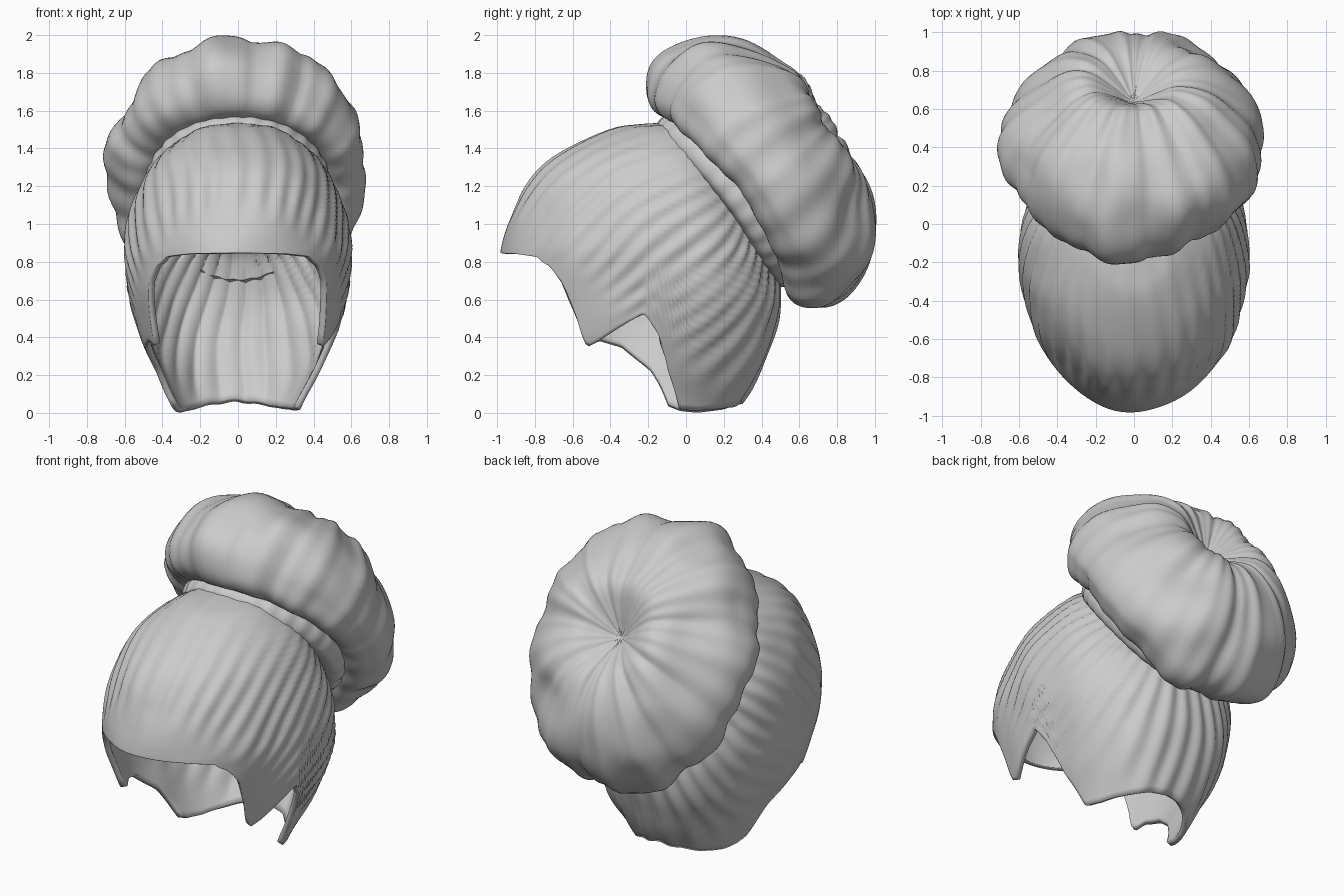
import bpy, bmesh, math
from mathutils import Vector, noise

if "Cube" in bpy.data.objects:
    bpy.data.objects.remove(bpy.data.objects["Cube"])


def lerp_table(table, k):
    # linear lookup in [(key, value), ...] with rising keys
    for (a, va), (b, vb) in zip(table, table[1:]):
        if k <= b:
            return va + (vb - va) * max(0, (k - a) / (b - a))
    return table[-1][1]


def spline(rows, u):
    # smooth curve through rows at fractional index u
    u = min(max(u, 0), len(rows) - 1)
    i = min(int(u), len(rows) - 2)
    t = u - i
    p = [rows[min(max(i + d, 0), len(rows) - 1)] for d in (-1, 0, 1, 2)]
    return [0.5 * (2 * b + (c - a) * t + (2 * a - 5 * b + 4 * c - d) * t * t
                   + (3 * b - a - 3 * c + d) * t ** 3) for a, b, c, d in zip(*p)]


def grid_object(name, rows, cols, func, angle=60):
    # surface closed around its columns
    bm = bmesh.new()
    vs = [[bm.verts.new(func(r / (rows - 1), 2 * math.pi * c / cols - math.pi))
           for c in range(cols)] for r in range(rows)]
    for r in range(rows - 1):
        for c in range(cols):
            d = (c + 1) % cols
            bm.faces.new((vs[r][c], vs[r + 1][c], vs[r + 1][d], vs[r][d]))
    bmesh.ops.remove_doubles(bm, verts=bm.verts, dist=0.0008)
    bmesh.ops.recalc_face_normals(bm, faces=bm.faces)
    me = bpy.data.meshes.new(name)
    bm.to_mesh(me)
    bm.free()
    ob = bpy.data.objects.new(name, me)
    bpy.context.collection.objects.link(ob)
    bpy.ops.object.select_all(action='DESELECT')
    ob.select_set(True)
    bpy.context.view_layer.objects.active = ob
    bpy.ops.object.shade_smooth_by_angle(angle=math.radians(angle))
    return ob


# Bun frame: centre, long axis (downwards) and outward normal
C = Vector((0, 0.49, 1.34))
E = Vector((0, 0.62, -0.785))
N = Vector((0, 0.785, 0.62))

# Hair cap: horizontal sections as z, front y, back y, half width
SECT = [(1.535, -0.15, -0.15, 0), (1.525, -0.27, -0.06, 0.11),
        (1.5, -0.40, 0.03, 0.22), (1.4, -0.63, 0.19, 0.375),
        (1.3, -0.77, 0.26, 0.46), (1.2, -0.85, 0.31, 0.515),
        (1.1, -0.90, 0.36, 0.555), (1.0, -0.945, 0.40, 0.58),
        (0.9, -0.975, 0.43, 0.595), (0.8, -0.985, 0.47, 0.595),
        (0.6, -0.97, 0.50, 0.57), (0.4, -0.95, 0.46, 0.52),
        (0.2, -0.90, 0.38, 0.43), (0.0, -0.80, 0.26, 0.335)]
Z_TO_U = [(s[0], len(SECT) - 1 - i) for i, s in reversed(list(enumerate(SECT)))]

# Lower hem height by angle from the front: fringe, sideburn, nape
FRINGE = [(0, 0.84), (25, 0.835), (40, 0.82), (47, 0.77), (53, 0.68), (58, 0.5),
          (61, 0.37), (63, 0.355), (67, 0.38)]
NAPE = [(104, 0.02), (118, 0.01), (140, 0.03), (160, 0.06), (180, 0.075)]
HEM_R = FRINGE + [(74, 0.44), (85, 0.53), (90, 0.42), (95, 0.2)] + NAPE
HEM_L = FRINGE + [(76, 0.35), (87, 0.22), (96, 0.05)] + NAPE


def cap_point(t, th):
    hem = lerp_table(HEM_R if th > 0 else HEM_L, abs(math.degrees(th)))
    u_end = len(SECT) - 1 - lerp_table(Z_TO_U, hem)
    # level rows on the crown, rows following the hem below
    u = 8 * t / 0.55 if t < 0.55 else 8 + (u_end - 8) * (t - 0.55) / 0.45
    z, yf, yb, hw = spline(SECT, u)
    s, c = math.sin(th), math.cos(th)
    yc = -0.15
    if c > 0:
        p = Vector((hw * s, yc - (yc - yf) * c, z))
    else:
        p = Vector((hw * math.copysign(abs(s) ** 0.85, s), yc + (yb - yc) * abs(c) ** 0.9, z))
    # combed strands gathered towards the bun, fading into the smooth fringe
    q = p - C
    phi = math.atan2(q.x, q.dot(E))
    strand = math.sin(38 * phi + 3 * noise.noise(p * 2))
    fade = min(1, t * 2.5) * min(1, max(0, (z + 0.9 * (p.y + 0.9) - 0.98) / 0.25))
    out = Vector((p.x, p.y + 0.1, (z - 0.8) * 0.7)).normalized()
    return p + out * (0.008 * fade * strand + min(1, t * 2.5) * 0.014 * noise.noise(p * 4))


cap = grid_object("hair_cap", 64, 240, cap_point)
mod = cap.modifiers.new("thickness", 'SOLIDIFY')
mod.thickness = 0.035
mod.offset = -1

# Bun: lobed cushion with a dimple at the back, profile as radius, height
BUN = [(0, 0.19), (0.05, 0.215), (0.14, 0.27), (0.28, 0.325), (0.46, 0.295),
       (0.62, 0.20), (0.74, 0.07), (0.79, -0.08), (0.78, -0.24), (0.70, -0.35),
       (0.60, -0.375), (0.50, -0.33), (0.35, -0.23), (0, -0.18)]


def saddle(n, th):
    # the underside lifts at the sides where it straddles the head
    return n + 0.11 * math.sin(th) ** 2 * min(1, max(0, -n / 0.3))


def bun_point(t, th):
    r, n = spline(BUN, t * (len(BUN) - 1))
    if t in (0, 1):
        r = 0
    w = min(1, max(r, 0) / 0.3)
    # uneven soft grooves radiating from the dimple, with a deeper cleft below
    lobe = abs(math.cos(5.5 * th + 0.9 * math.sin(2 * th + 1))) - 0.6
    cleft = math.exp(-(th / 0.2) ** 2)
    fine = math.sin(27 * th + 2 * math.sin(3 * th))
    k = w * (0.028 * lobe + 0.005 * fine - 0.03 * cleft)
    a, x = r * math.cos(th), 0.86 * r * math.sin(th)
    p = C + Vector((x, 0, 0)) + E * a + N * (saddle(n, th) - 0.05 * a)
    direction = (Vector((x, 0, 0)) + E * a + N * n).normalized()
    return p + direction * (k + w * 0.05 * noise.noise(p * 3.2 + Vector((3, 1, 0))))


grid_object("bun", 64, 160, bun_point)

# Rolled collar joining bun and cap
COLLAR = [(0.47, -0.22), (0.53, -0.28), (0.555, -0.35), (0.53, -0.41), (0.47, -0.43)]


def collar_point(t, th):
    r, n = spline(COLLAR, t * 4)
    r += 0.004 * math.sin(30 * th)
    return (C + Vector((0.9 * r * math.sin(th), 0, 0)) + E * r * math.cos(th)
            + N * (n + 0.06 * math.sin(th) ** 2))


grid_object("bun_collar", 14, 160, collar_point)
